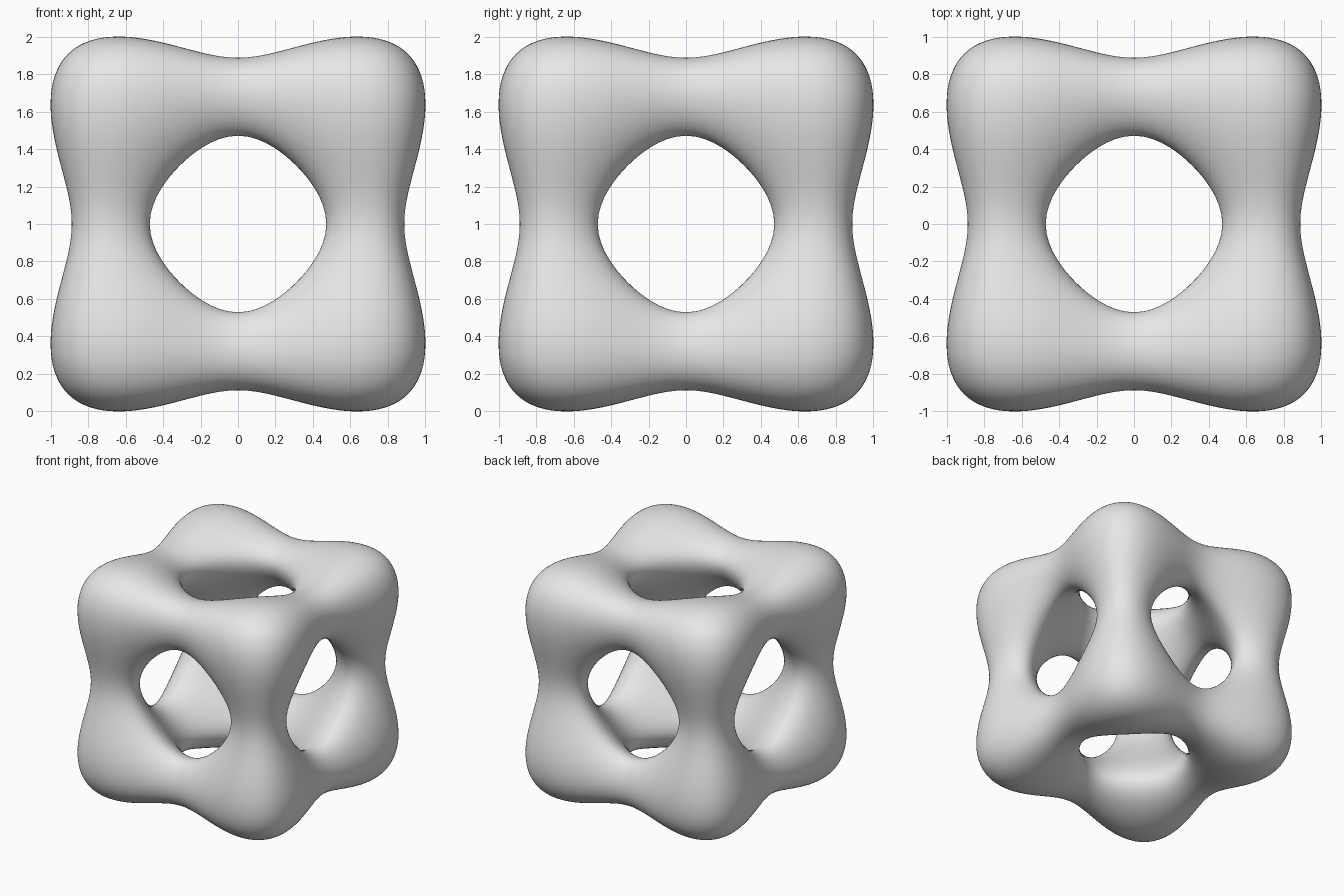
import bpy
import bmesh
from itertools import product
from mathutils import Vector

default_cube = bpy.data.objects.get("Cube")
if default_cube:
    bpy.data.objects.remove(default_cube, do_unlink=True)

# Quartic surface: sum(x^4) + A*(sum(x^2))^2 + B*sum(x^2) + C = 0
A, B, C = 0.12, -1.256, 0.547


def to_surface(p):
    """Slide a point along the gradient until it sits on the surface."""
    for _ in range(25):
        r2 = p.length_squared
        value = sum(c ** 4 for c in p) + A * r2 * r2 + B * r2 + C
        grad = Vector([4 * c ** 3 + (4 * A * r2 + 2 * B) * c for c in p])
        step = grad * (value / max(grad.length_squared, 1e-6))
        if step.length > 0.05:
            step.length = 0.05
        p = p - step
    return p


def solid(cell):
    """Corner and edge cells of a 3 x 3 x 3 block form the frame."""
    return all(abs(c) <= 1 for c in cell) and sum(c == 0 for c in cell) <= 1


# Blocky cube frame: one quad wherever a solid cell meets an empty one
levels = [-1.0, -0.4, 0.4, 1.0]
bm = bmesh.new()
corners = {k: bm.verts.new([levels[i] for i in k]) for k in product(range(4), repeat=3)}
for cell in filter(solid, product((-1, 0, 1), repeat=3)):
    for axis, side in product(range(3), (-1, 1)):
        neighbour = list(cell)
        neighbour[axis] += side
        if solid(neighbour):
            continue
        u, v = (axis + 1) % 3, (axis + 2) % 3
        quad = []
        for du, dv in ((0, 0), (1, 0), (1, 1), (0, 1)):
            k = [c + 1 for c in cell]
            k[axis] += side > 0
            k[u] += du
            k[v] += dv
            quad.append(corners[tuple(k)])
        bm.faces.new(quad if side > 0 else quad[::-1])
bmesh.ops.delete(bm, geom=[v for v in bm.verts if not v.link_faces], context='VERTS')

mesh = bpy.data.meshes.new("rounded_cube_frame")
bm.to_mesh(mesh)
bm.free()
frame = bpy.data.objects.new("rounded_cube_frame", mesh)
bpy.context.collection.objects.link(frame)

# Round the frame, then fit it to the exact surface
bpy.context.view_layer.objects.active = frame
frame.select_set(True)
subdivision = frame.modifiers.new("rounding", 'SUBSURF')
subdivision.levels = subdivision.render_levels = 4
bpy.ops.object.modifier_apply(modifier=subdivision.name)
for vert in frame.data.vertices:
    vert.co = to_surface(vert.co.copy()) + Vector((0, 0, 1))
frame.data.shade_smooth()
frame.data.update()

# Plain grey
grey = bpy.data.materials.new("light_grey")
grey.use_nodes = True
colour = (0.8, 0.8, 0.8, 1.0)
grey.diffuse_color = colour
grey.node_tree.nodes["Principled BSDF"].inputs["Base Color"].default_value = colour
frame.data.materials.append(grey)
